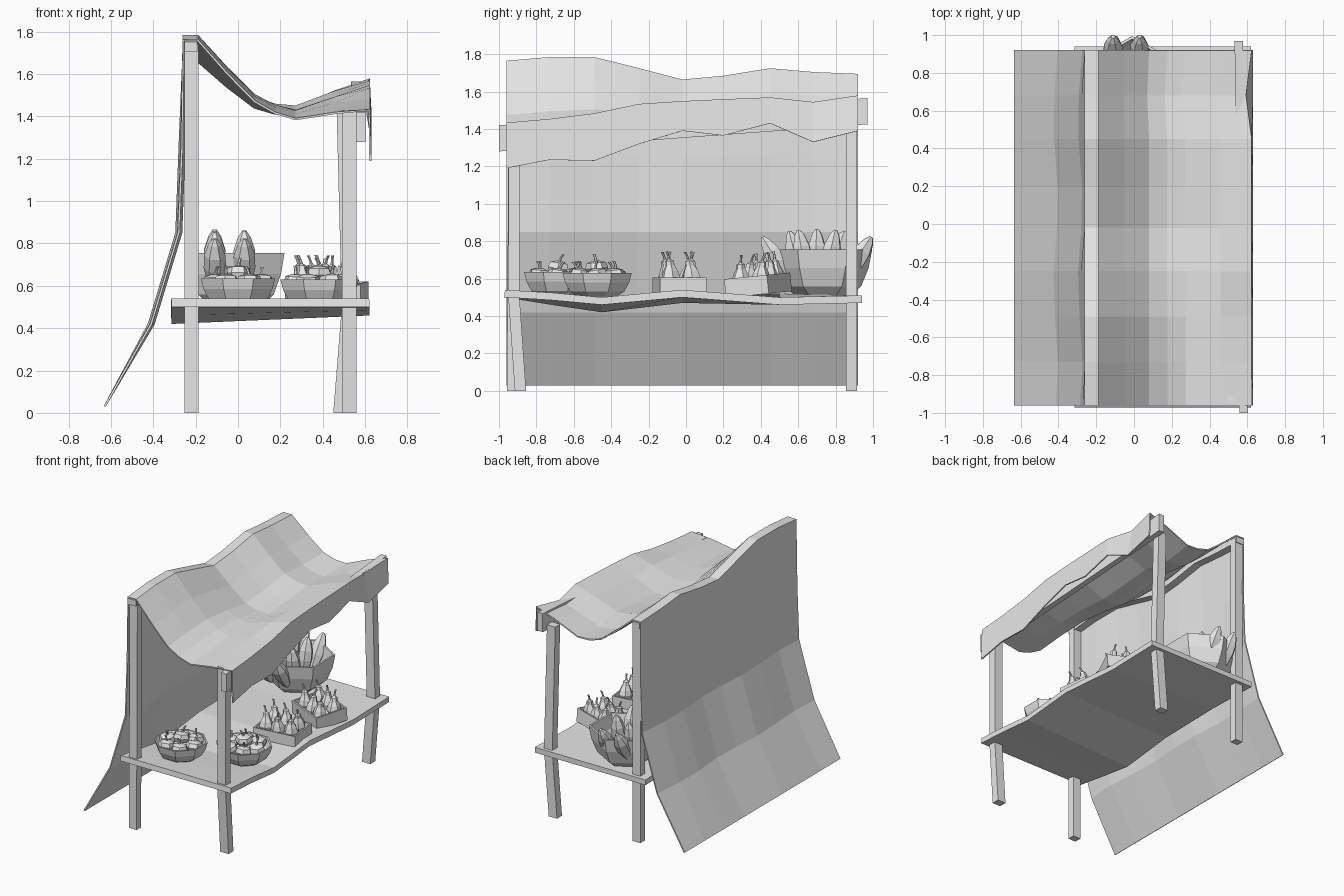
import bpy, bmesh, math, random
from mathutils import Matrix, Vector

random.seed(4)
if "Cube" in bpy.data.objects:
    bpy.data.objects.remove(bpy.data.objects["Cube"])

GREY = (0.8, 0.8, 0.8, 1)
mat = bpy.data.materials.new("plain_grey")
mat.use_nodes = True
mat.diffuse_color = GREY
mat.node_tree.nodes["Principled BSDF"].inputs["Base Color"].default_value = GREY


def finish(name, bm, matrix=None, thickness=0, offset=0):
    bmesh.ops.recalc_face_normals(bm, faces=bm.faces)
    mesh = bpy.data.meshes.new(name)
    bm.to_mesh(mesh)
    bm.free()
    mesh.materials.append(mat)
    ob = bpy.data.objects.new(name, mesh)
    bpy.context.collection.objects.link(ob)
    if matrix:
        ob.matrix_world = matrix
    if thickness:
        mod = ob.modifiers.new("thickness", "SOLIDIFY")
        mod.thickness = thickness
        mod.offset = offset
    return ob


def skin(rows, closed=False, caps=False):
    """Join neighbouring rows of points with quads."""
    bm = bmesh.new()
    grid = [[bm.verts.new(p) for p in row] for row in rows]
    for a, b in zip(grid, grid[1:]):
        n = len(a)
        for i in range(n if closed else n - 1):
            j = (i + 1) % n
            bm.faces.new((a[i], a[j], b[j], b[i]))
    if caps:
        bm.faces.new(grid[0])
        bm.faces.new(grid[-1])
    return bm


CORNERS = ((-1, -1), (1, -1), (1, 1), (-1, 1))


def beam(name, path, width, depth, upright=True):
    """Rectangular timber along a path, upright or running along y."""
    rows = []
    for p in path:
        rows.append([Vector(p) + Vector((u * width / 2, v * depth / 2, 0) if upright
                     else (u * width / 2, 0, v * depth / 2)) for u, v in CORNERS])
    return finish(name, skin(rows, True, True))


def lathe(name, profile, sides, matrix, rib=1.0, start=0.0, bend=0.0):
    """Turned shape; rib shrinks every other side, bend pushes the tip sideways."""
    rows = []
    top = profile[-1][1]
    for r, z in profile:
        shift = bend * max(0, z / top) ** 4
        ring = []
        for i in range(sides):
            a = start + math.tau * i / sides
            k = r * (rib if i % 2 else 1)
            ring.append((k * math.cos(a) + shift, k * math.sin(a), z))
        rows.append(ring)
    return finish(name, skin(rows, True, True), matrix)


def place(x, y, z, spin=0.0, lean=0.0, axis="X", scale=1.0):
    return (Matrix.Translation((x, y, z)) @ Matrix.Rotation(lean, 4, axis)
            @ Matrix.Rotation(spin, 4, "Z") @ Matrix.Scale(scale, 4))


# Posts
beam("back_post_right", [(-.22, -.93, 0), (-.22, -.92, 1.74)], .065, .055)
beam("back_post_left", [(-.22, .885, 0), (-.22, .885, 1.67)], .065, .055)
beam("front_post_right", [(.525, -.885, 0), (.525, -.92, .5), (.525, -.92, 1.43)], .07, .06)
beam("front_post_left", [(.485, .885, 0), (.525, .885, .5), (.5, .885, 1.46)], .07, .06)
beam("front_rail", [(.58, -1, 1.35), (.555, .97, 1.495)], .045, .14, False)

# Wavy counter board
COUNTER = [(-.97, .54, .54), (-.72, .50, .525), (-.45, .46, .50), (-.02, .51, .54),
           (.5, .52, .50), (.94, .51, .51)]
finish("counter", skin([[(-.315, y, b - .02), (.62, y, f - .02)] for y, b, f in COUNTER]),
       thickness=.04)

# Cloth: heights of ridge, front edge and valance hem along the stall
CLOTH = [(-.96, 1.76, 1.43, 1.19), (-.73, 1.78, 1.45, 1.235), (-.49, 1.78, 1.48, 1.23),
         (-.25, 1.72, 1.53, 1.32), (-.02, 1.66, 1.545, 1.39), (.2, 1.68, 1.555, 1.365),
         (.45, 1.72, 1.565, 1.43), (.68, 1.70, 1.54, 1.33), (.92, 1.69, 1.575, 1.39)]
DRAPE = [(-.63, .03), (-.41, .42), (-.28, .85), (-.265, 1.25)]
SAG = [(0, 0), (.17, .1), (.33, .18), (.45, .195), (.57, .185), (.8, .08), (1, 0)]
rows = []
for i, (y, ridge, front, hem) in enumerate(CLOTH):
    sway = .012 * math.sin(i * 1.7)
    row = [(x + (sway if k else 0), y, z) for k, (x, z) in enumerate(DRAPE)]
    row.append((-.258, y, ridge))
    edge = .59 if i == 7 else .62
    for t, sag in SAG:
        row.append((-.19 + t * (edge + .19), y, ridge + t * (front - ridge) - sag))
    row.append((.625, y, hem))
    rows.append(row)
finish("cloth_canopy", skin(rows), thickness=.01)
beam("ridge_rail", [(-.222, y, r - .03) for y, r, f, h in CLOTH], .06, .045, False)


# Bowls
def bowl(name, x, y, z, radius, height, sides, start=0.0):
    shape = [(.55, 0), (.78, .2), (.93, .6), (1, 1), (.94, 1), (.85, .6), (.5, .15)]
    lathe(name, [(r * radius, h * height) for r, h in shape], sides, place(x, y, z),
          start=start)


bowl("bowl_back", 0, -.69, .51, .19, .125, 8, math.pi / 8)
bowl("bowl_front", .385, -.475, .505, .2, .125, 8, math.pi / 8)
bowl("bowl_large", -.01, .73, .51, .265, .245, 6, math.pi / 2)

# Round pumpkins heaped in the small bowls
PUMPKIN = [(.015, .008), (.045, 0), (.062, .03), (.052, .06), (.02, .07),
           (.009, .07), (.007, .09), (.008, .108)]
for label, cx, cy in (("back", 0, -.69), ("front", .385, -.475)):
    for i in range(7):
        a = math.tau * i / 6
        d = .11 if i < 6 else 0
        z = .585 if i < 6 else .625
        lathe(f"pumpkin_{label}_{i}", PUMPKIN, 12,
              place(cx + d * math.cos(a), cy + d * math.sin(a), z, random.uniform(0, 6),
                    random.uniform(-.2, .2)), rib=.86, bend=.02)


# Open crates with pear shaped gourds
GOURD = [(.015, .005), (.038, 0), (.052, .035), (.042, .07), (.026, .1), (.022, .125),
         (.008, .135), (.006, .155), (.008, .175)]


def crate(label, x, y, z, length, width, height, spin, tilt=0.0):
    base = place(x, y, z, spin, tilt)
    bm = bmesh.new()
    bmesh.ops.create_cube(bm, size=1)
    bmesh.ops.transform(bm, verts=bm.verts, matrix=Matrix.Translation((0, 0, height / 2))
                        @ Matrix.Diagonal((length, width, height, 1)))
    lid = max(bm.faces, key=lambda f: f.calc_center_median().z)
    bmesh.ops.delete(bm, geom=[lid], context="FACES_ONLY")
    finish(f"crate_{label}", bm, base, .015, -1)
    for i in range(3):
        for j in (-1, 1):
            spot = base @ Vector(((i - 1) * length * .3, j * width * .23, .045))
            lathe(f"gourd_{label}_{i}_{j}", GOURD, 12,
                  place(*spot, random.uniform(0, 6), random.uniform(-.15, .15)),
                  rib=.87, bend=.025)


crate("right", .40, -.035, .525, .33, .25, .08, .12)
crate("left", .42, .39, .515, .32, .25, .1, -.4, .1)

# Long squashes fanned out in the large bowl
SQUASH = [(.012, 0), (.035, .05), (.052, .13), (.05, .2), (.03, .26), (.01, .29)]
for x, count in ((-.11, 5), (.03, 4)):
    for i in range(count):
        t = 2 * i / (count - 1) - 1
        lathe(f"squash_{count}_{i}", SQUASH, 12,
              place(x, .7 + t * .14, .575, i, -t * .55), rib=.87)
